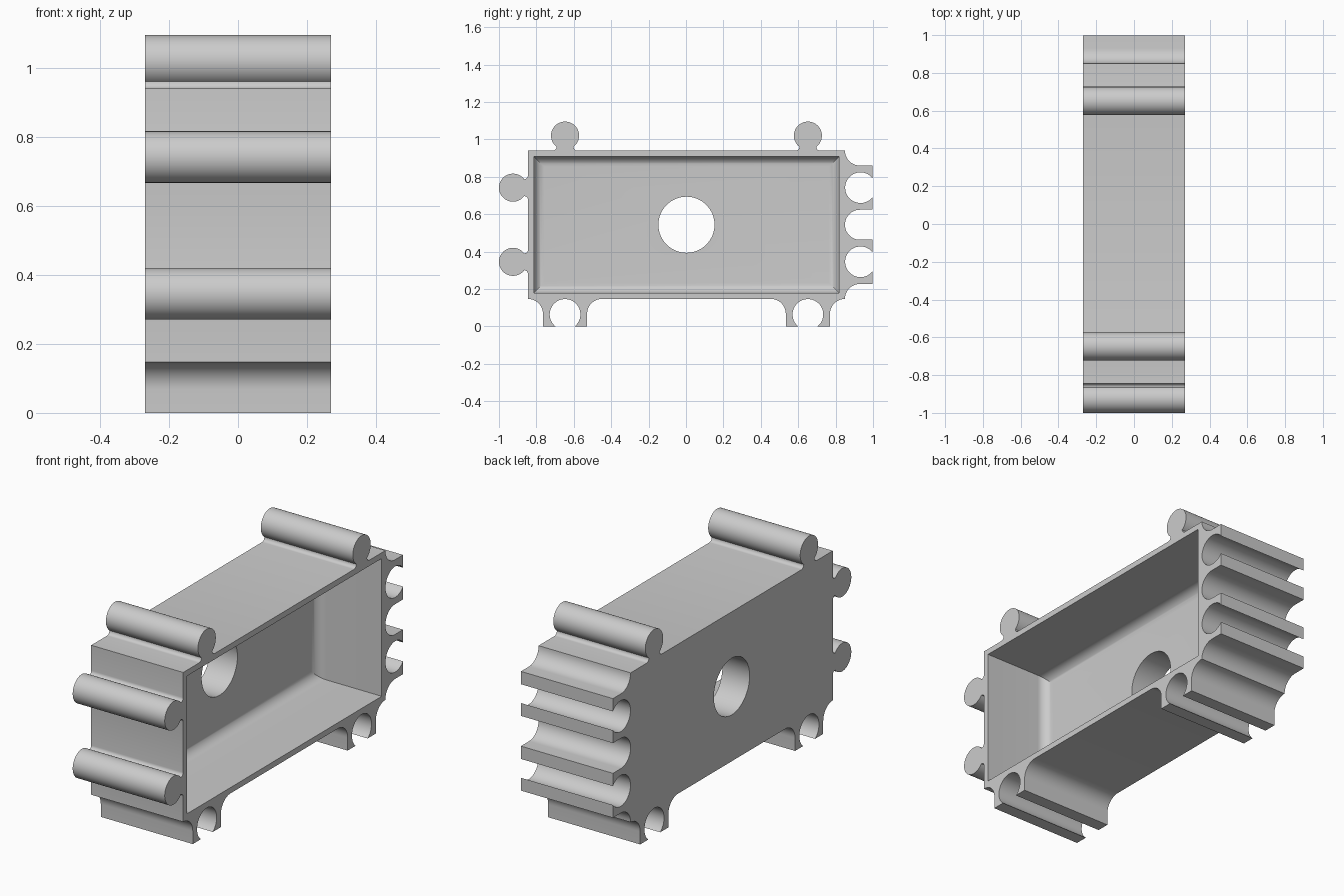
import bpy
import bmesh
from math import sin, cos, radians, sqrt, asin, degrees
from mathutils import Vector

cube = bpy.data.objects.get("Cube")
if cube:
    bpy.data.objects.remove(cube)

X0, X1 = -0.27, 0.27             # closed back, open face
Y0, Y1, Z0, Z1 = -0.845, 0.85, 0.147, 0.94
YC, ZC = (Y0 + Y1) / 2, (Z0 + Z1) / 2
WALL, FLOOR_X, FILLET = 0.031, -0.11, 0.055

grey = bpy.data.materials.new("plain grey")
grey.use_nodes = True
grey.diffuse_color = (0.6, 0.6, 0.6, 1)
grey.node_tree.nodes["Principled BSDF"].inputs["Base Color"].default_value = (0.6, 0.6, 0.6, 1)


def arc(cx, cy, r, a0, a1, n):
    angles = [radians(a0 + (a1 - a0) * i / n) for i in range(n + 1)]
    return [(cx + r * cos(a), cy + r * sin(a)) for a in angles]


def mirrored(half):
    """Complete a symmetric connector outline from its first half."""
    return half + [(-s, h) for s, h in reversed(half)]


def knob():
    r, c, w = 0.075, 0.08, 0.045
    f = c - sqrt(r * r - w * w)
    start = 180 + degrees(asin((c - f) / r))
    return mirrored(arc(-w - f, f, f, -90, 0, 6) + arc(0, c, r, start, 90, 24))


def socket():
    r, c, w, f, tip = 0.082, 0.083, 0.118, 0.08, 0.148
    start = 180 - degrees(asin((tip - c) / r))
    return mirrored(arc(-w - f, f, f, -90, 0, 12) + [(-w, tip)] + arc(0, c, r, start, 270, 24))


def along_edge(corner, direction, outward, shape, positions):
    """Place a connector outline at several distances along one side."""
    corner, direction, outward = Vector(corner), Vector(direction), Vector(outward)
    points = [corner]
    for p in positions:
        points += [corner + direction * (p + s) + outward * h for s, h in shape]
    return points


def mesh_object(name, bm):
    bmesh.ops.recalc_face_normals(bm, faces=bm.faces)
    mesh = bpy.data.meshes.new(name)
    bm.to_mesh(mesh)
    bm.free()
    mesh.materials.append(grey)
    obj = bpy.data.objects.new(name, mesh)
    bpy.context.collection.objects.link(obj)
    return obj


def loft(name, rings):
    """Skin a list of equal point rings and cap both ends."""
    bm = bmesh.new()
    loops = [[bm.verts.new(p) for p in ring] for ring in rings]
    n = len(loops[0])
    for a, b in zip(loops, loops[1:]):
        for i in range(n):
            j = (i + 1) % n
            bm.faces.new((a[i], a[j], b[j], b[i]))
    bm.faces.new(loops[0])
    bm.faces.new(loops[-1])
    return mesh_object(name, bm)


# Interlocking block: knobs on two sides, sockets on the opposite two
long, tall, inset = Y1 - Y0, Z1 - Z0, 0.1983
ends, sides = (inset, long - inset), (inset, tall - inset)
raw = along_edge((Y0, Z0), (1, 0), (0, -1), socket(), ends)
raw += along_edge((Y1, Z0), (0, 1), (1, 0), socket(), sides)
raw += along_edge((Y1, Z1), (-1, 0), (0, 1), knob(), ends)
raw += along_edge((Y0, Z1), (0, -1), (-1, 0), knob(), sides)
outline = []
for p in raw:
    if all((p - q).length > 0.002 for q in outline[-1:] + outline[:1]):
        outline.append(p)
block = loft("connector_block", [[(x, p.x, p.y) for p in outline] for x in (X0, X1)])

# Pocket cutter with a rounded floor edge and mitred corners
rings = []
levels = [(X1 + 0.1, 0.0)]
levels += [(FLOOR_X + FILLET + h, FILLET + s) for s, h in arc(0, 0, FILLET, 180, 270, 10)]
for x, d in levels:
    hy, hz = long / 2 - WALL - d, tall / 2 - WALL - d
    rings.append([(x, YC + a * hy, ZC + b * hz) for a, b in ((-1, -1), (1, -1), (1, 1), (-1, 1))])
pocket = loft("pocket_cutter", rings)

# Round hole through the floor
circle = arc(YC, ZC, 0.15, 0, 360, 64)[:-1]
hole = loft("hole_cutter", [[(x, y, z) for y, z in circle] for x in (X0 - 0.1, X1 + 0.1)])

for cutter in (pocket, hole):
    cutter.hide_render = True
    cutter.hide_set(True)
    mod = block.modifiers.new(cutter.name, "BOOLEAN")
    mod.operation = "DIFFERENCE"
    mod.solver = "EXACT"
    mod.object = cutter

bpy.context.view_layer.objects.active = block
block.select_set(True)
for name in [m.name for m in block.modifiers]:
    bpy.ops.object.modifier_apply(modifier=name)
for cutter in (pocket, hole):
    bpy.data.objects.remove(cutter)
bpy.ops.object.shade_smooth_by_angle(angle=radians(30))
